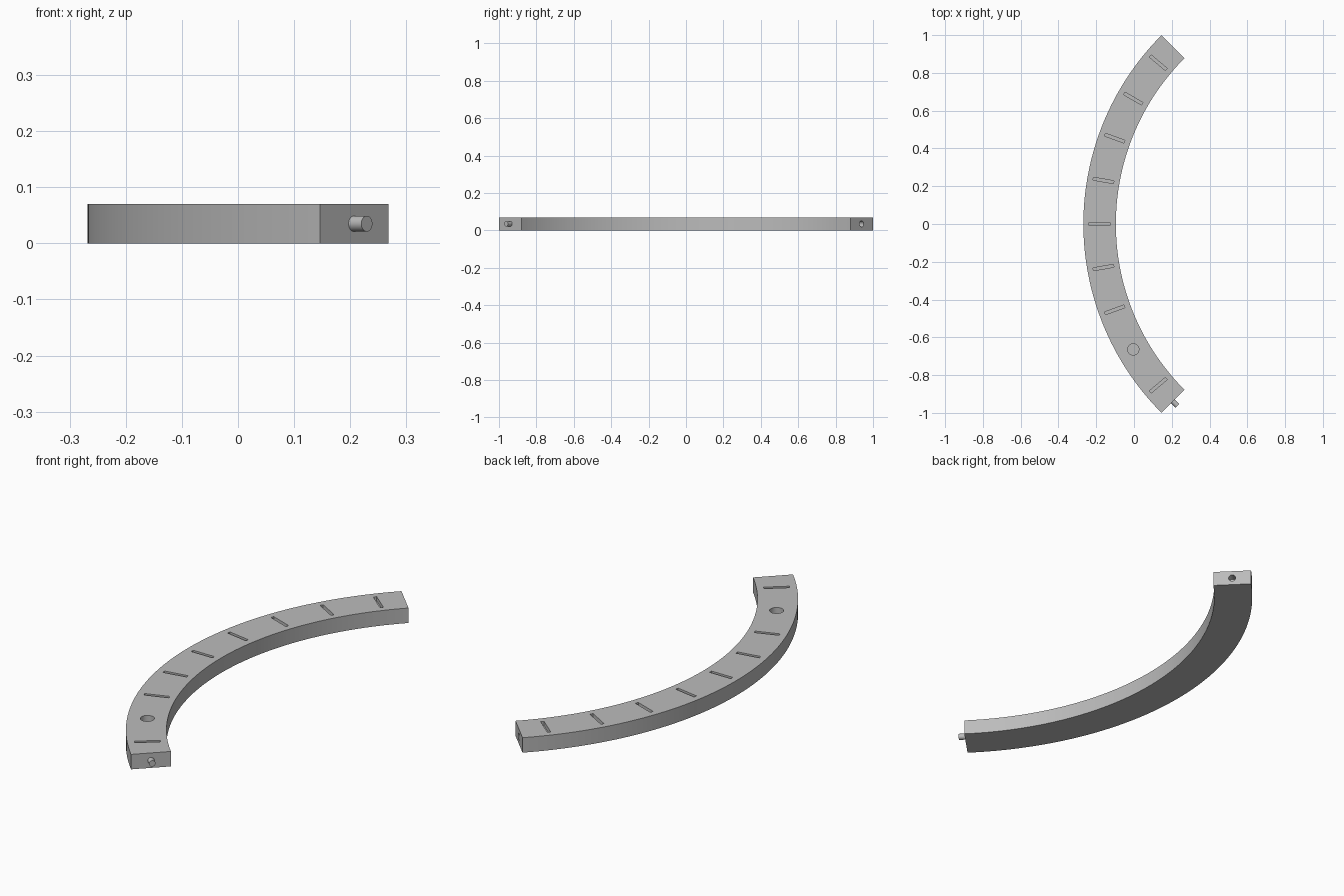
import bpy, bmesh
from math import sin, cos, pi, radians
from mathutils import Matrix, Vector

CX, R_OUT, R_IN, H = 1.146, 1.414, 1.242, 0.07
R_MID = (R_OUT + R_IN) / 2
SEGS = 72

if "Cube" in bpy.data.objects:
    bpy.data.objects.remove(bpy.data.objects["Cube"])

grey = bpy.data.materials.new("plain grey")
grey.use_nodes = True
colour = (0.5, 0.5, 0.5, 1)
grey.diffuse_color = colour
grey.node_tree.nodes["Principled BSDF"].inputs["Base Color"].default_value = colour


def on_arc(radius, degrees, z):
    a = radians(degrees)
    return Vector((CX - radius * cos(a), radius * sin(a), z))


def make_object(name, bm):
    bmesh.ops.recalc_face_normals(bm, faces=bm.faces)
    mesh = bpy.data.meshes.new(name)
    bm.to_mesh(mesh)
    bm.free()
    mesh.materials.append(grey)
    obj = bpy.data.objects.new(name, mesh)
    bpy.context.collection.objects.link(obj)
    return obj


def cylinder(bm, centre, radius, depth, rotation=Matrix.Identity(4)):
    bmesh.ops.create_cone(bm, cap_ends=True, segments=32, radius1=radius,
                          radius2=radius, depth=depth,
                          matrix=Matrix.Translation(centre) @ rotation)


def smooth(obj):
    bpy.ops.object.select_all(action='DESELECT')
    obj.select_set(True)
    bpy.context.view_layer.objects.active = obj
    bpy.ops.object.shade_smooth_by_angle(angle=radians(30))


# Curved bar: a flat arc outline, extruded upwards
bm = bmesh.new()
angles = [-45 + 90 * i / SEGS for i in range(SEGS + 1)]
outline = [on_arc(R_OUT, a, 0) for a in angles]
outline += [on_arc(R_IN, a, 0) for a in reversed(angles)]
base = bm.faces.new([bm.verts.new(p) for p in outline])
top = bmesh.ops.extrude_face_region(bm, geom=[base])["geom"]
bmesh.ops.translate(bm, vec=(0, 0, H),
                    verts=[v for v in top if isinstance(v, bmesh.types.BMVert)])
bar = make_object("curved_bar", bm)

# Cutters: radial slots, one round pocket, and the socket in the back end
bm = bmesh.new()
SLOT_DEPTH = 0.02
for a in range(-40, 41, 10):
    if a == -30:
        cylinder(bm, on_arc(R_MID, a, H), 0.03, 0.08)
    else:
        bmesh.ops.create_cube(
            bm, size=1,
            matrix=Matrix.Translation(on_arc(R_MID, a, H))
            @ Matrix.Rotation(-radians(a), 4, 'Z')
            @ Matrix.Diagonal((0.11, 0.015, 2 * SLOT_DEPTH, 1)))


def along_end(sign):
    return Vector((1, sign, 0)).to_track_quat('Z', 'Y').to_matrix().to_4x4()


cylinder(bm, on_arc(R_MID, 45, H / 2), 0.016, 0.08, along_end(1))
cutter = make_object("cutter", bm)
cutter.hide_render = True

cut = bar.modifiers.new("pockets", 'BOOLEAN')
cut.operation = 'DIFFERENCE'
cut.solver = 'EXACT'
cut.object = cutter
bpy.context.view_layer.objects.active = bar
bpy.ops.object.modifier_apply(modifier=cut.name)
bpy.data.objects.remove(cutter)
smooth(bar)

# Joining pin on the front end
PIN_OUT, PIN_IN = 0.032, 0.01
bm = bmesh.new()
middle = on_arc(R_MID, -45, H / 2) + Vector((1, -1, 0)).normalized() * (PIN_OUT - PIN_IN) / 2
cylinder(bm, middle, 0.014, PIN_OUT + PIN_IN, along_end(-1))
smooth(make_object("joining_pin", bm))
